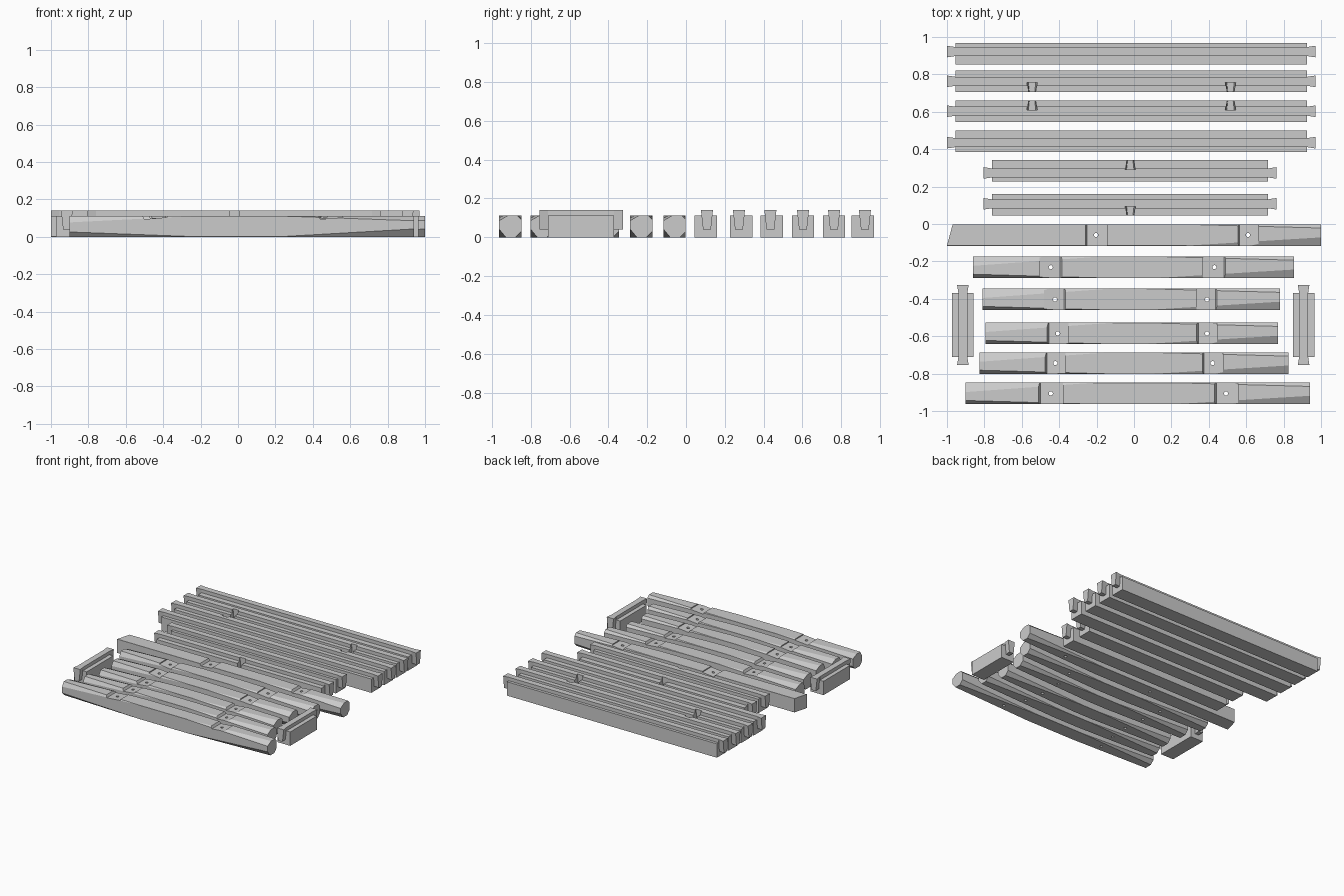
import bpy, bmesh
from mathutils import Vector

if "Cube" in bpy.data.objects:
    bpy.data.objects.remove(bpy.data.objects["Cube"])

grey = bpy.data.materials.new("plain grey")
grey.use_nodes = True
tone = (0.6, 0.6, 0.6, 1)
grey.diffuse_color = tone
grey.node_tree.nodes["Principled BSDF"].inputs["Base Color"].default_value = tone

HALF, TOP, RIB_TOP, RIB = 0.0575, 0.112, 0.14, 0.024


def finish(name, bm):
    bmesh.ops.recalc_face_normals(bm, faces=bm.faces)
    mesh = bpy.data.meshes.new(name)
    bm.to_mesh(mesh)
    bm.free()
    mesh.materials.append(grey)
    obj = bpy.data.objects.new(name, mesh)
    bpy.context.collection.objects.link(obj)
    return obj


def solid(name, rings):
    """Skin matching closed rings and cap both ends."""
    bm = bmesh.new()
    loops = [[bm.verts.new(p) for p in ring] for ring in rings]
    n = len(loops[0])
    for a, b in zip(loops, loops[1:]):
        for i in range(n):
            bm.faces.new((a[i], a[(i + 1) % n], b[(i + 1) % n], b[i]))
    bm.faces.new(loops[0])
    bm.faces.new(loops[-1])
    return finish(name, bm)


def cut(obj, cutters):
    for c in cutters:
        mod = obj.modifiers.new("cut", "BOOLEAN")
        mod.operation = "DIFFERENCE"
        mod.solver = "EXACT"
        mod.object = c
        c.hide_render = True
        c.hide_set(True)


def trapezoid(x, y, low, high):
    return [(x, y - low, 0.04), (x, y + low, 0.04),
            (x, y + high, RIB_TOP), (x, y - high, RIB_TOP)]


def rail(name, x0, x1, y, rib_y):
    """Ribbed beam along x, with a dovetail tenon at each end."""
    profile = [(y - HALF, 0), (y + HALF, 0), (y + HALF, TOP), (rib_y + RIB, TOP),
               (rib_y + RIB, RIB_TOP), (rib_y - RIB, RIB_TOP), (rib_y - RIB, TOP),
               (y - HALF, TOP)]
    parts = [solid(name, [[(x, *p) for p in profile] for x in (x0, x1)])]
    for x, tip, side in ((x0, x0 - 0.045, "right"), (x1, x1 + 0.045, "left")):
        parts.append(solid(f"{name}_{side}_tenon",
                           [trapezoid(x, rib_y, 0.015, RIB),
                            trapezoid(tip, rib_y, 0.02, 0.031)]))
    return parts


def mortise(x, edge, inward):
    """Dovetail socket cutter, wider inside than at the edge."""
    rings = []
    for t, w in ((-0.01, 0.02), (0.05, 0.03)):
        y = edge + inward * t
        rings.append([(x - w * 0.65, y, 0.04), (x + w * 0.65, y, 0.04),
                      (x + w, y, 0.16), (x - w, y, 0.16)])
    return solid("mortise_cutter", rings)


# Long and short rails: name, ends, centre, rib centre, socket x positions, socket side
long_x, short_x = (-0.955, 0.925), (-0.76, 0.717)
rails = [
    ("long_rail_1", long_x, 0.911, 0.922, (), 0),
    ("long_rail_2", long_x, 0.763, 0.763, (-0.545, 0.516), -1),
    ("long_rail_3", long_x, 0.603, 0.603, (-0.545, 0.516), 1),
    ("long_rail_4", long_x, 0.442, 0.435, (), 0),
    ("short_rail_1", short_x, 0.284, 0.273, (-0.02,), 1),
    ("short_rail_2", short_x, 0.102, 0.108, (-0.02,), -1),
]
for name, (x0, x1), y, rib_y, sockets, side in rails:
    beam = rail(name, x0, x1, y, rib_y)[0]
    cut(beam, [mortise(x, y + side * HALF, -side) for x in sockets])

# Cross blocks, turned to run along y
for name, x in (("right_cross_block", -0.915), ("left_cross_block", 0.907)):
    for part in rail(name, -0.17, 0.17, 0, 0):
        for v in part.data.vertices:
            v.co = Vector((x - v.co.y, v.co.x - 0.54, v.co.z))


def log_ring(x, y, chamfers, slant=0):
    """Square section with cut corners: front-low, back-low, back-high, front-high."""
    ring = []
    corners = ((-1, 0), (1, 0), (1, 1), (-1, 1))
    for i, ((sy, sz), (dy, dz)) in enumerate(zip(corners, chamfers)):
        cy, cz = y + sy * HALF, sz * TOP
        along = (cy - sy * dy, cz)
        up = (cy, cz + (dz if sz == 0 else -dz))
        pair = (up, along) if i % 2 == 0 else (along, up)
        ring += [(x + slant * (p[0] - y), *p) for p in pair]
    return ring


def seat_cutter(x0, x1, y, deep_left):
    """Shallow sloped seat across the top of a log, with one battered wall."""
    if deep_left:
        floor = [(x0 - 0.006, 0.2), (x0, TOP), (x0 + 0.01, TOP - 0.018),
                 (x1, TOP - 0.008), (x1, 0.2)]
    else:
        floor = [(x0, 0.2), (x0, TOP - 0.008), (x1 - 0.01, TOP - 0.018),
                 (x1, TOP), (x1 + 0.006, 0.2)]
    return solid("seat_cutter", [[(x, yy, z) for x, z in floor]
                                 for yy in (y - 0.08, y + 0.08)])


def hole_cutter(x, y):
    bm = bmesh.new()
    bmesh.ops.create_cone(bm, cap_ends=True, segments=16, radius1=0.011,
                          radius2=0.011, depth=0.4)
    bmesh.ops.translate(bm, verts=bm.verts, vec=(x, y, 0.05))
    return finish("hole_cutter", bm)


# Logs: name, ends, centre, right seat, left seat, deep side of the seats
logs = [
    ("log_1", -0.985, 1.0, -0.059, (-0.26, -0.145), (0.555, 0.665), True),
    ("log_2", -0.86, 0.855, -0.231, (-0.505, -0.385), (0.37, 0.49), False),
    ("log_3", -0.81, 0.78, -0.403, (-0.48, -0.365), (0.335, 0.445), False),
    ("log_4", -0.795, 0.77, -0.585, (-0.465, -0.35), (0.335, 0.445), True),
    ("log_5", -0.825, 0.825, -0.744, (-0.475, -0.365), (0.365, 0.475), True),
    ("log_6", -0.90, 0.94, -0.906, (-0.51, -0.38), (0.43, 0.555), True),
]
SHARP = ((0.0005, 0.0005),) * 4
RIGHT_END = ((0.025, 0.026), (0.03, 0.03), (0.05, 0.022), (0.02, 0.035))
LEFT_END = ((0.035, 0.042), (0.03, 0.03), (0.02, 0.02), (0.045, 0.026))
for name, x0, x1, y, seat_a, seat_b, deep in logs:
    squared = name == "log_1"
    log = solid(name, [
        log_ring(x0, y, SHARP if squared else RIGHT_END, 0.27 if squared else 0),
        log_ring(x0 + 0.68, y, SHARP),
        log_ring(x1 - 0.72, y, SHARP),
        log_ring(x1, y, LEFT_END)])
    cutters = []
    for a, b in (seat_a, seat_b):
        cutters += [seat_cutter(a, b, y, deep), hole_cutter((a + b) / 2, y)]
    cut(log, cutters)
